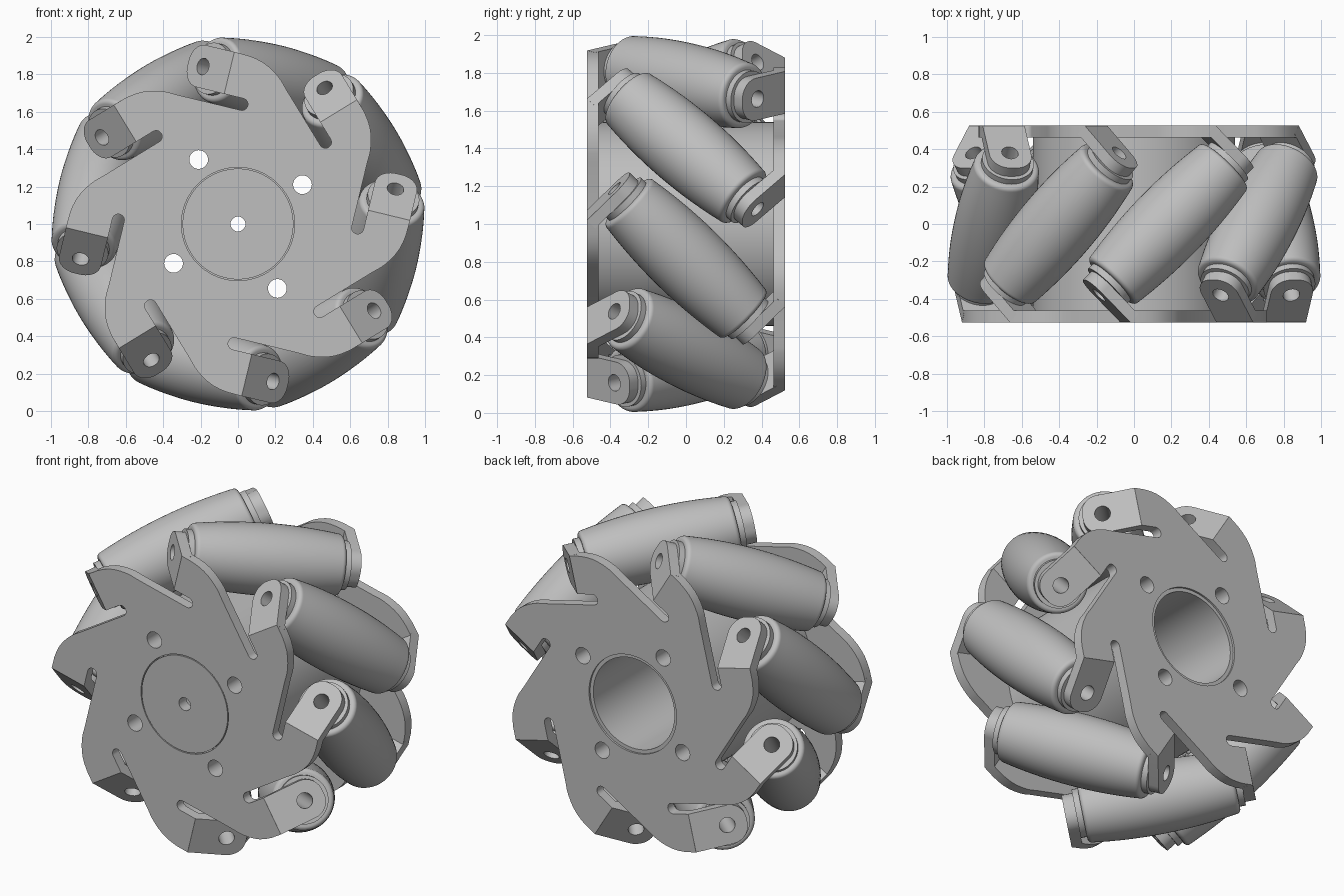
import bpy, bmesh, math
from mathutils import Matrix, Vector

if "Cube" in bpy.data.objects:
    bpy.data.objects.remove(bpy.data.objects["Cube"], do_unlink=True)

# Material
grey = bpy.data.materials.new("plain grey")
grey.use_nodes = True
COLOUR = (0.52, 0.52, 0.52, 1)
grey.diffuse_color = COLOUR
grey.node_tree.nodes["Principled BSDF"].inputs["Base Color"].default_value = COLOUR

# Main dimensions
COUNT = 8
STEP = math.tau / COUNT
START = math.radians(31.4)
HALF_WIDTH = 0.525
PLATE = 0.062
AXLE_R = 0.773          # distance of roller axles from the wheel centre
TAB_REACH = 0.537       # outer tab face, measured along the axle
TAB_HALF = 0.115
BORE = 0.045
ROLLER_HALF = 0.44

# Wheel space: x/y in the plate plane, z toward the front
WHEEL = Matrix.Translation((0, 0, 1)) @ Matrix.Rotation(math.pi / 2, 4, 'X')
FLIP = Matrix.Rotation(math.pi, 4, 'X')


def frame(k):
    return WHEEL @ Matrix.Rotation(START + k * STEP, 4, 'Z')


def finish(name, mesh, matrix):
    bm = bmesh.new()
    bm.from_mesh(mesh)
    bmesh.ops.remove_doubles(bm, verts=bm.verts, dist=0.0001)
    bmesh.ops.recalc_face_normals(bm, faces=bm.faces)
    bm.to_mesh(mesh)
    bm.free()
    mesh.materials.clear()
    mesh.materials.append(grey)
    place(name, mesh, matrix)


def place(name, mesh, matrix):
    ob = bpy.data.objects.new(name, mesh)
    ob.matrix_world = matrix
    bpy.context.collection.objects.link(ob)
    bpy.ops.object.select_all(action='DESELECT')
    ob.select_set(True)
    bpy.context.view_layer.objects.active = ob
    bpy.ops.object.shade_smooth_by_angle(angle=math.radians(30))
    return ob


def arc(cx, cy, r, a0, a1, n):
    return [(cx + r * math.cos(a0 + (a1 - a0) * i / n),
             cy + r * math.sin(a0 + (a1 - a0) * i / n)) for i in range(n + 1)]


def circle(r, cx=0, cy=0, n=64):
    return arc(cx, cy, r, 0, math.tau, n)[:-1]


def slab(name, loops, z0, z1, matrix):
    """Flat part with holes: filled outlines extruded from z0 to z1."""
    cu = bpy.data.curves.new(name, 'CURVE')
    cu.dimensions = '2D'
    cu.fill_mode = 'BOTH'
    cu.extrude = (z1 - z0) / 2
    for loop in loops:
        sp = cu.splines.new('POLY')
        sp.points.add(len(loop) - 1)
        for p, (x, y) in zip(sp.points, loop):
            p.co = (x, y, 0, 1)
        sp.use_cyclic_u = True
    tmp = bpy.data.objects.new(name, cu)
    bpy.context.collection.objects.link(tmp)
    deps = bpy.context.evaluated_depsgraph_get()
    mesh = bpy.data.meshes.new_from_object(tmp.evaluated_get(deps))
    bpy.data.objects.remove(tmp, do_unlink=True)
    mesh.transform(Matrix.Translation((0, 0, (z0 + z1) / 2)))
    finish(name, mesh, matrix)


def lathe(name, profile, matrix, n=48):
    """Closed (radius, z) profile spun round z."""
    bm = bmesh.new()
    vs = [bm.verts.new((r, 0, z)) for r, z in profile]
    es = [bm.edges.new((vs[i], vs[(i + 1) % len(vs)])) for i in range(len(vs))]
    bmesh.ops.spin(bm, geom=vs + es, cent=(0, 0, 0), axis=(0, 0, 1),
                   angle=math.tau, steps=n, use_duplicate=False)
    mesh = bpy.data.meshes.new(name)
    bm.to_mesh(mesh)
    bm.free()
    finish(name, mesh, matrix)


# Plate outline: shoulder, bend line and slot, repeated round the wheel
slot_r, slot_w, slot_t, bend_t = 0.626, 0.032, 0.13, 0.235
segment = [(0.813, -0.027), (0.838, 0.008), (0.856, 0.04), (0.871, 0.075), (0.881, 0.115),
           (0.887, 0.16), (AXLE_R + TAB_HALF, bend_t), (slot_r + slot_w, bend_t)]
segment += arc(slot_r, slot_t, slot_w, 0, -math.pi, 12)
segment += [(0.594, 0.48), (0.596, 0.53)]
outline = []
for k in range(COUNT):
    turn = Matrix.Rotation(k * STEP, 2)
    outline += [tuple(turn @ Vector(p)) for p in segment]

bolts = [circle(0.05, 0.403 * math.cos(i * math.pi / 2), 0.403 * math.sin(i * math.pi / 2), 24)
         for i in range(4)]
inner = HALF_WIDTH - PLATE
slab("front_plate", [outline, circle(0.302)] + bolts, inner, HALF_WIDTH, frame(0))
slab("back_plate", [outline, circle(0.302)] + bolts, inner, HALF_WIDTH, frame(0) @ FLIP)

# Hub: drum, front cap and back sleeve
slab("drum", [circle(0.54, n=96), circle(0.28)] + bolts, -inner, inner, frame(0))
slab("hub_cap", [circle(0.296), circle(0.04, n=24)], inner - 0.01, HALF_WIDTH, frame(0))
slab("hub_sleeve", [circle(0.302), circle(0.28)], inner, HALF_WIDTH - 0.012, frame(0) @ FLIP)

# Bent tab outline, centred on the axle
bend_len = (HALF_WIDTH - TAB_REACH / math.sqrt(2)) * math.sqrt(2)
corner = 0.1
c = TAB_HALF - corner
tab = [(-TAB_HALF, -bend_len), (TAB_HALF, -bend_len)]
tab += arc(c, c, corner, 0, math.pi / 2, 10) + arc(-c, c, corner, math.pi / 2, math.pi, 10)

# Barrel roller profile with rounded ends and a through bore
fillet = 0.025
flat = ROLLER_HALF - fillet
barrel = [(0.207 - 0.030 * (s / 8) ** 2, flat * s / 8) for s in range(-8, 9)]
end = arc(0.177 - fillet, flat, fillet, 0, math.pi / 2, 6)[1:]
profile = barrel + end + [(BORE, ROLLER_HALF), (BORE, -ROLLER_HALF)]
profile += [(r, -z) for r, z in reversed(end)]

# Rollers, each held by a front and a back tab
tilt = Matrix.Translation((AXLE_R, 0, 0)) @ Matrix.Rotation(-math.pi / 4, 4, 'X')
hole = circle(BORE, n=24)
for k in range(COUNT):
    lathe(f"roller_{k + 1}", profile, frame(k) @ tilt)
    for side, flip in (("front", Matrix.Identity(4)), ("back", FLIP)):
        m = frame(k) @ flip @ tilt
        slab(f"{side}_tab_{k + 1}", [tab, hole], TAB_REACH - PLATE, TAB_REACH, m)
        slab(f"{side}_spacer_{k + 1}", [circle(0.14, n=40), hole],
             ROLLER_HALF, TAB_REACH - PLATE, m)
